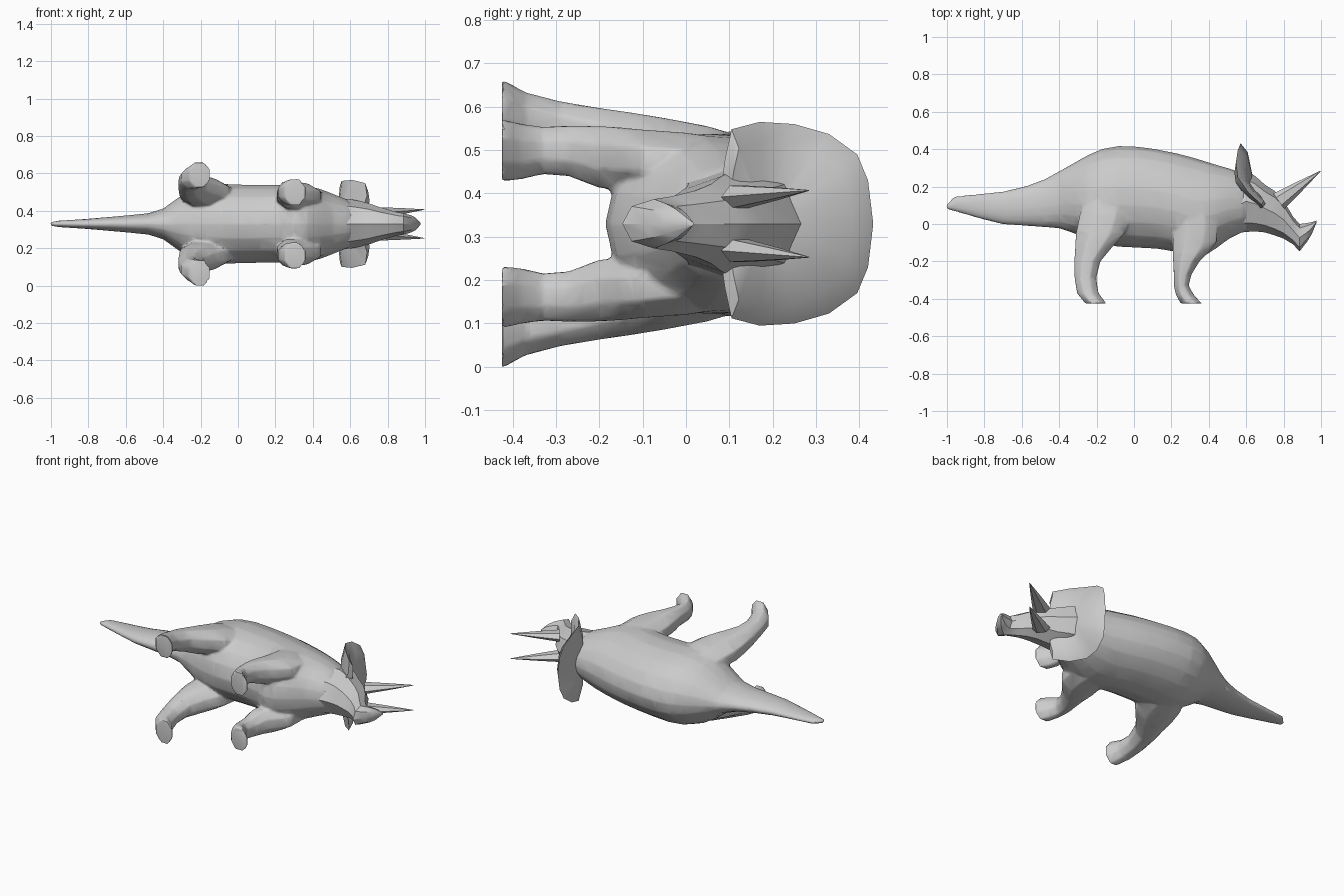
import bpy, bmesh, math
from mathutils import Vector

MID = 0.33  # height of the animal's plane of symmetry (it lies on its side)

skin = bpy.data.materials.new("grey_skin")
skin.diffuse_color = (0.6, 0.6, 0.6, 1)


def activate(ob):
    bpy.ops.object.select_all(action='DESELECT')
    ob.select_set(True)
    bpy.context.view_layer.objects.active = ob


def loft(name, rings, angle=40):
    """Skin a list of equal-length point rings (x, y, side) and cap the ends."""
    bm = bmesh.new()
    loops = [[bm.verts.new((p[0], p[1], MID + p[2])) for p in r] for r in rings]
    n = len(rings[0])
    for a, b in zip(loops, loops[1:]):
        for i in range(n):
            j = (i + 1) % n
            bm.faces.new((a[i], a[j], b[j], b[i]))
    bm.faces.new(loops[0][::-1])
    bm.faces.new(loops[-1])
    bmesh.ops.recalc_face_normals(bm, faces=bm.faces)
    me = bpy.data.meshes.new(name)
    bm.to_mesh(me)
    bm.free()
    me.materials.append(skin)
    ob = bpy.data.objects.new(name, me)
    bpy.context.collection.objects.link(ob)
    activate(ob)
    bpy.ops.object.shade_smooth_by_angle(angle=math.radians(angle))
    return ob


def circle(n, offset=0.0):
    return [(math.cos(2 * math.pi * (i + offset) / n),
             math.sin(2 * math.pi * (i + offset) / n)) for i in range(n)]


def along_x(sections, n, sag=0.0):
    """Oval rings from (x, bottom, top, half width); sag widens the lower half."""
    return [[(x, (lo + hi) / 2 + (hi - lo) / 2 * c, w * s * (1 - sag * c))
             for c, s in circle(n)] for x, lo, hi, w in sections]


def along_y(sections, side, n=8):
    """Oval leg rings from (y, back, front, inner, outer)."""
    k = 1.08  # widen so the faceted ring fills its box
    return [[((b + f) / 2 + (f - b) / 2 * c * k, y,
              side * ((i + o) / 2 + (o - i) / 2 * s * k)) for c, s in circle(n, 0.5)]
            for y, b, f, i, o in sections]


def spike(name, base, tip, depth, width, n=6):
    """Horn with a blade-like oval base, deep in the plane of symmetry."""
    base, tip = Vector(base), Vector(tip)
    d = (tip - base).normalized()
    u = d.cross(Vector((0, 0, 1))).normalized()
    v = d.cross(u)
    rings = [[p + u * c * depth * t + v * s * width * t for c, s in circle(n)]
             for p, t in ((base, 1), (base.lerp(tip, 0.5), 0.55), (tip, 0.04))]
    loft(name, rings, 30)


# Torso and tail
body = loft("body", along_x([
    (-1.002, 0.082, 0.103, 0.010), (-0.96, 0.068, 0.147, 0.017),
    (-0.82, 0.028, 0.162, 0.026), (-0.70, -0.002, 0.174, 0.036),
    (-0.58, -0.01, 0.202, 0.047), (-0.48, -0.017, 0.239, 0.057),
    (-0.40, -0.024, 0.282, 0.082), (-0.32, -0.05, 0.327, 0.14),
    (-0.25, -0.08, 0.367, 0.182), (-0.17, -0.105, 0.402, 0.208),
    (-0.08, -0.122, 0.417, 0.214), (0.02, -0.127, 0.414, 0.21),
    (0.12, -0.132, 0.40, 0.208), (0.22, -0.148, 0.38, 0.208),
    (0.30, -0.187, 0.36, 0.208), (0.37, -0.175, 0.339, 0.203),
    (0.44, -0.13, 0.317, 0.187), (0.51, -0.078, 0.297, 0.16),
    (0.58, -0.045, 0.272, 0.132), (0.62, -0.02, 0.22, 0.10)], 18, 0.08))

# Legs, with their tops sunk into the flanks
rear = [(0.15, -0.25, -0.04, 0.08, 0.195), (0.05, -0.29, -0.015, 0.08, 0.225),
        (-0.05, -0.31, -0.05, 0.09, 0.244), (-0.13, -0.314, -0.122, 0.11, 0.257),
        (-0.20, -0.319, -0.18, 0.14, 0.267), (-0.29, -0.317, -0.203, 0.175, 0.282),
        (-0.37, -0.304, -0.19, 0.188, 0.303), (-0.425, -0.26, -0.148, 0.193, 0.333)]
front = [(0.10, 0.25, 0.42, 0.06, 0.195), (0.0, 0.215, 0.45, 0.07, 0.21),
         (-0.10, 0.207, 0.44, 0.08, 0.217), (-0.15, 0.207, 0.40, 0.08, 0.222),
         (-0.20, 0.21, 0.35, 0.083, 0.225),
         (-0.27, 0.213, 0.307, 0.11, 0.226), (-0.33, 0.213, 0.292, 0.115, 0.223),
         (-0.38, 0.225, 0.32, 0.103, 0.23), (-0.425, 0.25, 0.362, 0.098, 0.241)]
legs = [loft("leg", along_y(s, side)) for s in (rear, front) for side in (1, -1)]

# Fuse torso and legs into one skin, soften the joins, reduce to broad facets
activate(body)
for leg in legs:
    leg.select_set(True)
bpy.ops.object.join()
body.name = "body_tail_and_legs"
for kind, settings in (("REMESH", {"mode": 'VOXEL', "voxel_size": 0.008}),
                       ("SMOOTH", {"factor": 0.5, "iterations": 3}),
                       ("DECIMATE", {"ratio": 0.06})):
    m = body.modifiers.new(kind.title(), kind)
    for key, value in settings.items():
        setattr(m, key, value)
    bpy.ops.object.modifier_apply(modifier=m.name)
bpy.ops.object.shade_smooth_by_angle(angle=math.radians(42))

# Head, tapering into a hooked beak with a raised nose
loft("head", along_x([
    (0.54, -0.05, 0.24, 0.135), (0.60, -0.042, 0.285, 0.132),
    (0.65, -0.04, 0.255, 0.122), (0.70, -0.045, 0.21, 0.11),
    (0.75, -0.06, 0.178, 0.092), (0.80, -0.078, 0.125, 0.077),
    (0.85, -0.108, 0.04, 0.063), (0.885, -0.147, 0.0, 0.057),
    (0.925, -0.095, 0.005, 0.046), (0.95, -0.055, 0.01, 0.033),
    (0.975, 0.005, 0.018, 0.006)], 8), 28)

# Brow horns
for tag, side in (("left", 1), ("right", -1)):
    spike("brow_horn_" + tag, (0.775, 0.122, side * 0.062), (0.997, 0.283, side * 0.077),
          0.05, 0.03)

# Neck frill: a cupped shield, back surface, rim, then front surface
half = [(0.57, 0.432, 0), (0.565, 0.42, 0.10), (0.555, 0.395, 0.16),
        (0.545, 0.33, 0.207), (0.555, 0.25, 0.23), (0.61, 0.17, 0.235),
        (0.68, 0.105, 0.218), (0.69, 0.09, 0.15), (0.665, 0.08, 0.08), (0.655, 0.08, 0)]
rim = [Vector(p) for p in half] + [Vector((x, y, -z)) for x, y, z in half[-2:0:-1]]


def inset(centre, amount, shift):
    return [p.lerp(Vector(centre), amount) + Vector((shift, 0, 0)) for p in rim]


loft("neck_frill", [inset((0.58, 0.19, 0), 0.75, -0.02), inset((0.58, 0.19, 0), 0.4, -0.022),
                    rim, inset((0.66, 0.19, 0), 0.2, 0.02),
                    inset((0.66, 0.19, 0), 0.7, 0.0)], 35)
